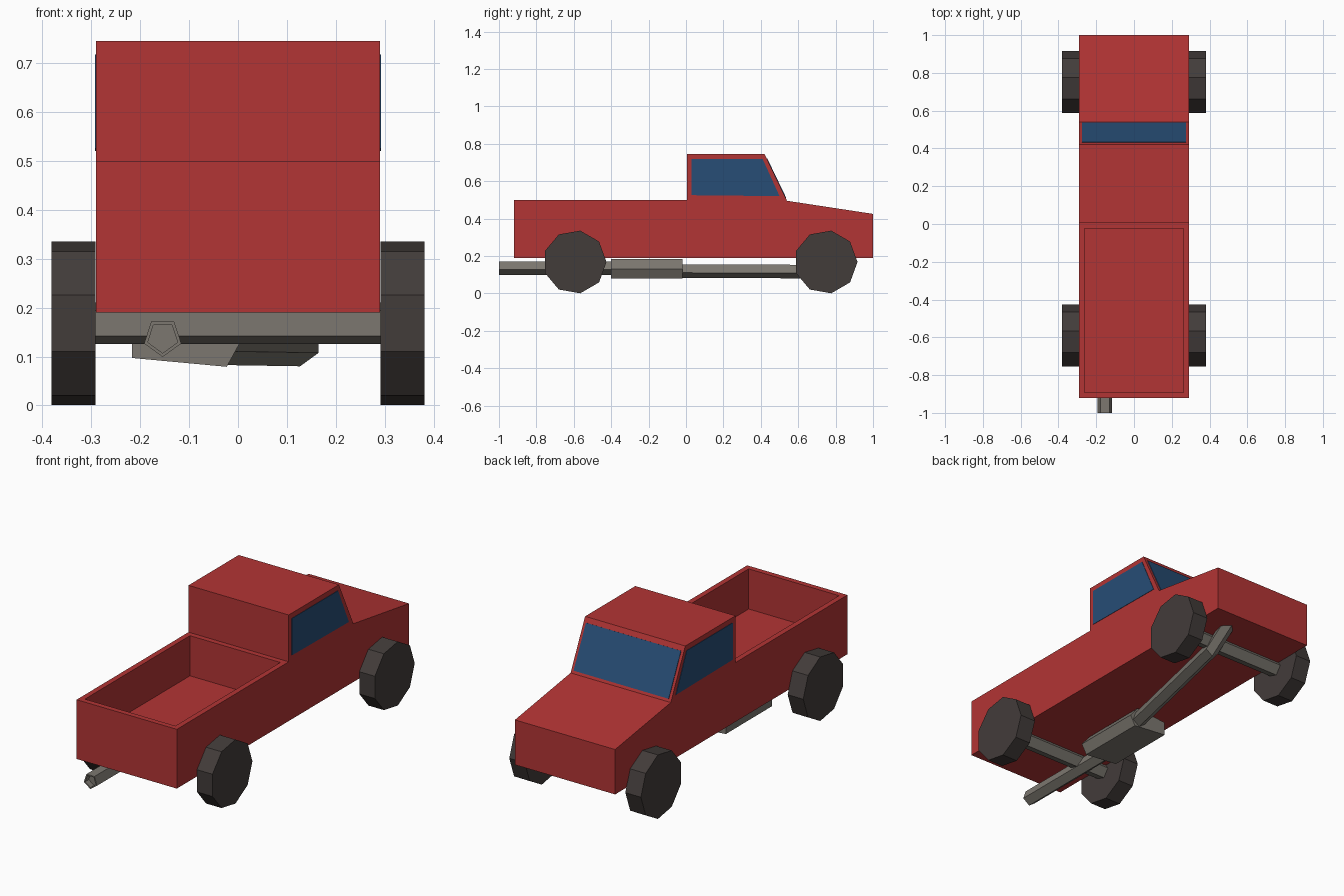
import bpy, bmesh
from math import sin, cos, radians
from mathutils import Vector

if "Cube" in bpy.data.objects:
    bpy.data.objects.remove(bpy.data.objects["Cube"])


def material(name, rgb):
    m = bpy.data.materials.new(name)
    m.diffuse_color = (*rgb, 1)
    m.use_nodes = True
    m.node_tree.nodes["Principled BSDF"].inputs["Base Color"].default_value = m.diffuse_color
    return m


RED = material("red_paint", (0.45, 0.035, 0.035))
BLUE = material("blue_glass", (0.02, 0.075, 0.18))
RUBBER = material("dark_rubber", (0.055, 0.045, 0.042))
METAL = material("warm_metal", (0.2, 0.185, 0.16))


def finish(bm, name, mat):
    bmesh.ops.recalc_face_normals(bm, faces=bm.faces)
    me = bpy.data.meshes.new(name)
    bm.to_mesh(me)
    bm.free()
    me.materials.append(mat)
    ob = bpy.data.objects.new(name, me)
    bpy.context.collection.objects.link(ob)
    return ob


def loft(rings):
    """Join equal-sized rings of points into a capped solid."""
    bm = bmesh.new()
    vs = [[bm.verts.new(p) for p in r] for r in rings]
    n = len(vs[0])
    for a, b in zip(vs, vs[1:]):
        for i in range(n):
            j = (i + 1) % n
            bm.faces.new((a[i], a[j], b[j], b[i]))
    bm.faces.new(vs[0])
    bm.faces.new(vs[-1])
    return bm


def recess(bm, face, thickness, move):
    """Inset a face and sink it."""
    bmesh.ops.inset_region(bm, faces=[face], thickness=thickness)
    sunk = bmesh.ops.extrude_discrete_faces(bm, faces=[face])["faces"][0]
    bmesh.ops.translate(bm, verts=sunk.verts, vec=move)


def across(profile, x0, x1):
    return loft([[(x, y, z) for y, z in profile] for x in (x0, x1)])


def wheel_profile(sides, r, cy, cz):
    steps = [radians(360 * i / sides) for i in range(sides)]
    return [(cy + r * cos(a), cz + r * sin(a)) for a in steps]


# Body with cab and sunken cargo bed
body = across([(-0.92, 0.19), (1, 0.19), (1, 0.425), (0.54, 0.495),
               (0.42, 0.745), (0.005, 0.745), (0.005, 0.5), (-0.92, 0.5)],
              -0.29, 0.29)
bmesh.ops.recalc_face_normals(body, faces=body.faces)
bed = next(f for f in body.faces
           if f.normal.z > 0.9 and abs(f.calc_center_median().z - 0.5) < 0.01)
recess(body, bed, 0.04, (0, 0, -0.21))
finish(body, "truck_body", RED)

# Side windows
for side, s in (("left", -1), ("right", 1)):
    pane = across([(0.03, 0.525), (0.5, 0.52), (0.41, 0.718), (0.03, 0.718)],
                  s * 0.28, s * 0.292)
    finish(pane, side + "_window", BLUE)

# Windshield lying on the sloped cab front
low, high = Vector((0.534, 0.508)), Vector((0.432, 0.72))
out = Vector((0.9, 0.43)) * 0.003
glass = across([low - out, low + out, high + out, high - out], -0.275, 0.275)
finish(glass, "windshield", BLUE)

# Axles and wheels
for end, y in (("front", -0.595), ("rear", 0.747)):
    finish(across(wheel_profile(5, 0.045, y, 0.168), -0.3, 0.3),
           end + "_axle", METAL)
    for side, s in (("left", -1), ("right", 1)):
        tyre = across(wheel_profile(9, 0.17, y, 0.168), s * 0.291, s * 0.381)
        finish(tyre, f"{end}_{side}_wheel", RUBBER)


def pipe(path, r=0.04):
    return loft([[(x + r * cos(radians(72 * i - 18)), y,
                   z + r * sin(radians(72 * i - 18))) for i in range(5)]
                 for x, y, z in path])


# Tail pipe with open end
tail = pipe([(-0.154, -1, 0.139), (-0.154, -0.38, 0.139)])
tail.faces.ensure_lookup_table()
bmesh.ops.recalc_face_normals(tail, faces=tail.faces)
opening = min(tail.faces, key=lambda f: f.calc_center_median().y)
recess(tail, opening, 0.008, (0, 0.03, 0))
finish(tail, "tail_pipe", METAL)

# Muffler
section = [(-0.217, 0.097), (-0.023, 0.079), (0.005, 0.13),
           (-0.04, 0.185), (-0.217, 0.168)]
finish(loft([[(x, y, z) for x, z in section] for y in (-0.4, -0.02)]),
       "muffler", METAL)

# Forward pipe bending up into the body
finish(pipe([(-0.055, -0.04, 0.123), (0.127, 0.76, 0.12),
             (0.127, 0.94, 0.25)]), "forward_pipe", METAL)
